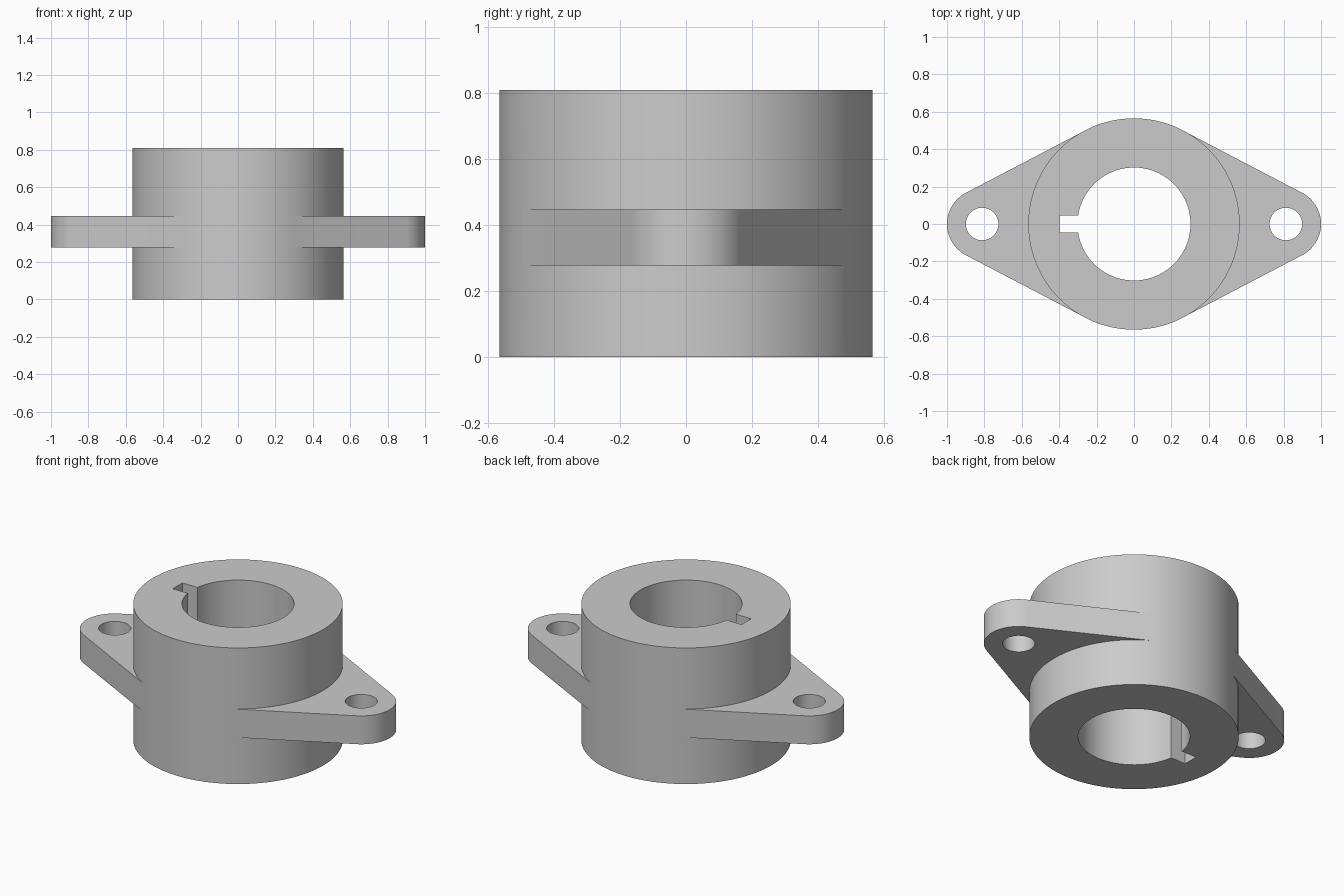
import bpy
import bmesh
from math import acos, cos, sin, pi, radians

if "Cube" in bpy.data.objects:
    bpy.data.objects.remove(bpy.data.objects["Cube"], do_unlink=True)

HEIGHT, HUB_R, BORE_R = 0.81, 0.565, 0.302
FLANGE_Z = (0.278, 0.447)
EAR_X, EAR_R, HOLE_R = 0.812, 0.188, 0.087
KEY_DEPTH, KEY_HALF = 0.398, 0.045

steel = bpy.data.materials.new("plain grey")
steel.use_nodes = True
grey = (0.6, 0.6, 0.6, 1)
steel.diffuse_color = grey
steel.node_tree.nodes["Principled BSDF"].inputs["Base Color"].default_value = grey


def prism(name, outline, z0, z1):
    """Extrude a closed counter-clockwise outline from z0 to z1."""
    bm = bmesh.new()
    base = bm.faces.new([bm.verts.new((x, y, z0)) for x, y in outline])
    top = bmesh.ops.extrude_face_region(bm, geom=[base], use_keep_orig=True)["geom"]
    moved = [v for v in top if isinstance(v, bmesh.types.BMVert)]
    bmesh.ops.translate(bm, verts=moved, vec=(0, 0, z1 - z0))
    bmesh.ops.recalc_face_normals(bm, faces=bm.faces)
    mesh = bpy.data.meshes.new(name)
    bm.to_mesh(mesh)
    bm.free()
    mesh.materials.append(steel)
    obj = bpy.data.objects.new(name, mesh)
    bpy.context.collection.objects.link(obj)
    return obj


def arc(cx, radius, start, end, steps):
    return [(cx + radius * cos(start + (end - start) * i / steps),
             radius * sin(start + (end - start) * i / steps)) for i in range(steps + 1)]


def circle(cx, radius, steps):
    return arc(cx, radius, 0, 2 * pi, steps)[:-1]


def combine(target, tool, operation):
    mod = target.modifiers.new(tool.name, 'BOOLEAN')
    mod.operation, mod.solver, mod.object = operation, 'EXACT', tool
    bpy.context.view_layer.objects.active = target
    bpy.ops.object.modifier_apply(modifier=mod.name)
    bpy.data.objects.remove(tool, do_unlink=True)


# Round hub
body = prism("flanged_hub", circle(0, HUB_R, 128), 0, HEIGHT)

# Ears: rounded tips with sides running tangent into the hub
root_r = HUB_R - 0.001
tangent = acos((root_r - EAR_R) / EAR_X)
tip = arc(EAR_X, EAR_R, -tangent, tangent, 32)
root = [(root_r * cos(tangent), s * root_r * sin(tangent)) for s in (1, -1)]
right_ear = tip + root
left_ear = [(-x, -y) for x, y in right_ear]
for name, outline in (("left_ear", right_ear), ("right_ear", left_ear)):
    combine(body, prism(name, outline, *FLANGE_Z), 'UNION')

# Bore, keyway and bolt holes
keyway = [(-KEY_DEPTH, -KEY_HALF), (0, -KEY_HALF), (0, KEY_HALF), (-KEY_DEPTH, KEY_HALF)]
cuts = {
    "bore": circle(0, BORE_R, 96),
    "keyway": keyway,
    "left_bolt_hole": circle(EAR_X, HOLE_R, 48),
    "right_bolt_hole": circle(-EAR_X, HOLE_R, 48),
}
for name, outline in cuts.items():
    combine(body, prism(name, outline, -0.1, HEIGHT + 0.1), 'DIFFERENCE')

# Smooth walls, sharp rims
bpy.ops.object.select_all(action='DESELECT')
body.select_set(True)
bpy.context.view_layer.objects.active = body
bpy.ops.object.shade_smooth_by_angle(angle=radians(20))
